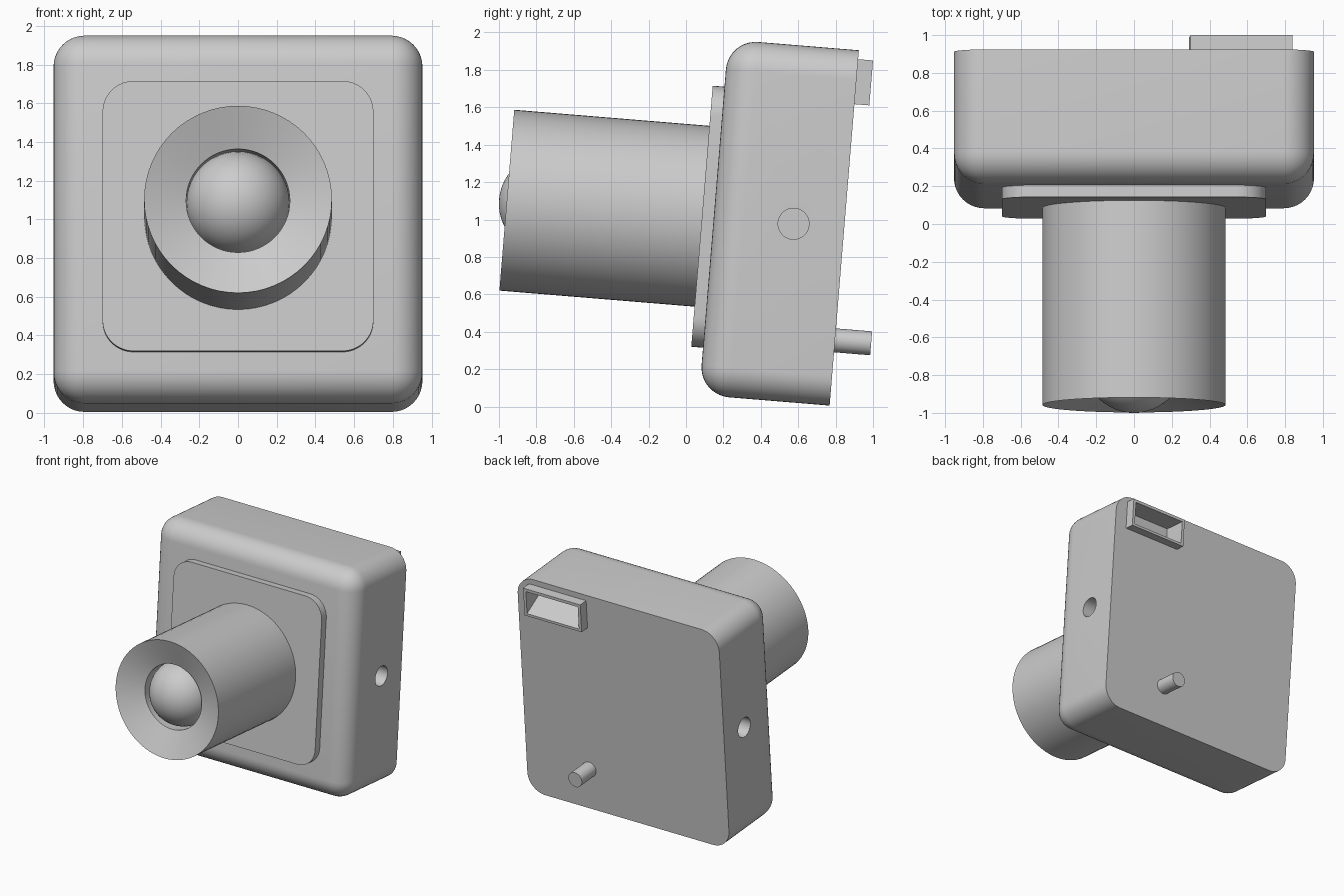
import bpy, bmesh, math
from mathutils import Matrix, Vector

cube = bpy.data.objects.get("Cube")
if cube:
    bpy.data.objects.remove(cube, do_unlink=True)

grey = bpy.data.materials.new("light grey")
grey.use_nodes = True
COLOUR = (0.6, 0.6, 0.6, 1)
grey.diffuse_color = COLOUR
grey.node_tree.nodes["Principled BSDF"].inputs["Base Color"].default_value = COLOUR

# The whole device leans back; its local origin is the middle of the back face
LEAN = Matrix.Translation((0, 0.846, 0.955)) @ Matrix.Rotation(math.radians(-4.7), 4, 'X')
HALF = 0.953
DEPTH = 0.70


def finish(bm, name):
    bmesh.ops.recalc_face_normals(bm, faces=bm.faces)
    bm.transform(LEAN)
    mesh = bpy.data.meshes.new(name)
    bm.to_mesh(mesh)
    bm.free()
    mesh.materials.append(grey)
    ob = bpy.data.objects.new(name, mesh)
    bpy.context.collection.objects.link(ob)
    return ob


def activate(ob):
    bpy.ops.object.select_all(action='DESELECT')
    ob.select_set(True)
    bpy.context.view_layer.objects.active = ob


def smooth(ob):
    activate(ob)
    bpy.ops.object.shade_smooth_by_angle(angle=math.radians(30))


def box(lo, hi):
    bm = bmesh.new()
    bmesh.ops.create_cube(bm, size=1)
    lo, hi = Vector(lo), Vector(hi)
    for v in bm.verts:
        v.co = [(a + b) / 2 + c * (b - a) for a, b, c in zip(lo, hi, v.co)]
    return bm


def rounded_box(name, half, front, back, radius, round_front):
    bm = box((-half, front, -half), (half, back, half))
    edges = []
    for e in bm.edges:
        a, b = (v.co for v in e.verts)
        along_depth = abs(a.y - b.y) > 1e-4
        on_front = max(a.y, b.y) < front + 1e-4
        if along_depth or (round_front and on_front):
            edges.append(e)
    bmesh.ops.bevel(bm, geom=edges, offset=radius, segments=10, profile=0.5, affect='EDGES')
    return finish(bm, name)


def cylinder(name, radius, length, matrix):
    bm = bmesh.new()
    bmesh.ops.create_cone(bm, cap_ends=True, segments=32, radius1=radius,
                          radius2=radius, depth=length, matrix=matrix)
    return finish(bm, name)


def cut(ob, cutter):
    activate(ob)
    mod = ob.modifiers.new("cut", 'BOOLEAN')
    mod.operation = 'DIFFERENCE'
    mod.solver = 'EXACT'
    mod.object = cutter
    bpy.ops.object.modifier_apply(modifier=mod.name)


# Body, mounting plate
body = rounded_box("body", HALF, -DEPTH, 0, 0.16, True)
plate = rounded_box("front_plate", 0.70, -0.763, -DEPTH + 0.02, 0.16, False)

# Holes in both sides
for side in (-1, 1):
    place = Matrix.Translation((side * HALF, -0.272, 0)) @ Matrix.Rotation(math.pi / 2, 4, 'Y')
    cutter = cylinder("hole_cutter", 0.083, 0.24, place)
    cut(body, cutter)
    bpy.data.objects.remove(cutter, do_unlink=True)

# Port frame on the back, with a pocket whose floor ramps up into the body
port = finish(box((0.30, -0.005, 0.664), (0.84, 0.08, 0.905)), "port_frame")
bm = box((0.325, -0.11, 0.675), (0.815, 0.10, 0.88))
for v in bm.verts:
    if v.co.y < 0 and v.co.z < 0.7:
        v.co.z += 0.11
pocket = finish(bm, "pocket_cutter")
for ob in (body, port):
    cut(ob, pocket)
bpy.data.objects.remove(pocket, do_unlink=True)

# Lens barrel: a turned profile with a conical mouth
profile = [(0, -0.74), (0.485, -0.74), (0.485, -1.81), (0.268, -1.725), (0.268, -1.56), (0, -1.56)]
bm = bmesh.new()
verts = [bm.verts.new((r, y, 0)) for r, y in profile]
edges = [bm.edges.new(pair) for pair in zip(verts, verts[1:])]
bmesh.ops.spin(bm, geom=verts + edges, cent=(0, 0, 0), axis=(0, 1, 0),
               angle=math.tau, steps=64, use_duplicate=False)
bmesh.ops.remove_doubles(bm, verts=bm.verts, dist=1e-4)
barrel = finish(bm, "lens_barrel")

# Glass ball in the mouth
bm = bmesh.new()
ball_place = Matrix.Translation((0, -1.585, 0)) @ Matrix.Rotation(math.pi / 2, 4, 'X')
bmesh.ops.create_uvsphere(bm, u_segments=48, v_segments=24, radius=0.267, matrix=ball_place)
ball = finish(bm, "lens_ball")

# Pin on the back
pin_place = Matrix.Translation((0.355, 0.087, -0.603)) @ Matrix.Rotation(math.pi / 2, 4, 'X')
pin = cylinder("back_pin", 0.064, 0.214, pin_place)

for ob in (body, plate, barrel, ball, pin):
    smooth(ob)
